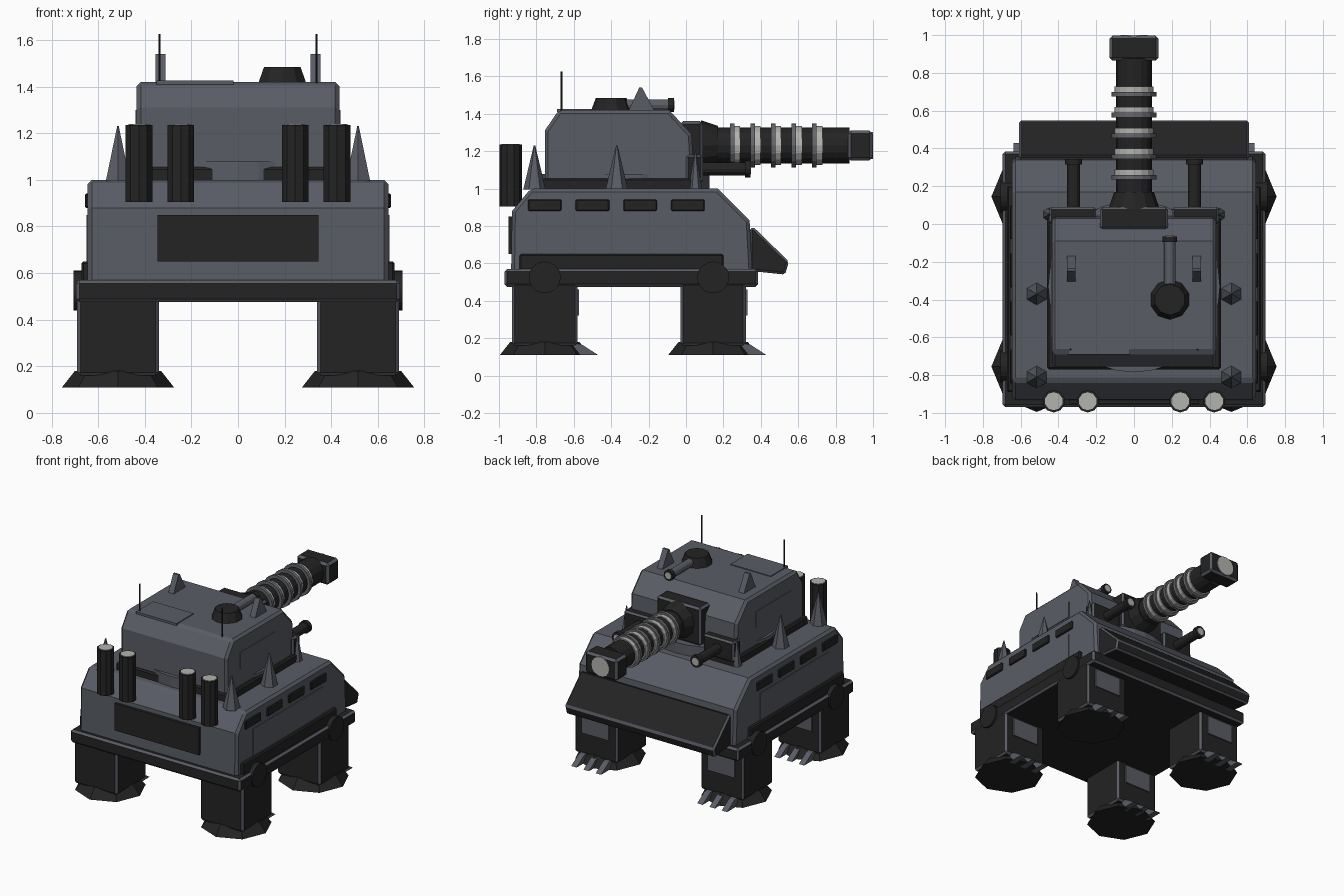
import bpy, bmesh, math
from mathutils import Matrix, Vector

if "Cube" in bpy.data.objects:
    bpy.data.objects.remove(bpy.data.objects["Cube"])


def material(name, rgb):
    m = bpy.data.materials.new(name)
    m.diffuse_color = (*rgb, 1)
    m.use_nodes = True
    m.node_tree.nodes["Principled BSDF"].inputs["Base Color"].default_value = m.diffuse_color
    return m


GREY = material("steel grey", (0.100, 0.108, 0.130))
DARK = material("charcoal", (0.017, 0.017, 0.017))
TRIM = material("ring grey", (0.13, 0.135, 0.15))
LIGHT = material("pale metal", (0.45, 0.45, 0.43))


def finish(name, bm, mat, bevel=0.0, edge=None):
    """Make an object; bevelled edges may take a second colour."""
    bmesh.ops.recalc_face_normals(bm, faces=bm.faces)
    me = bpy.data.meshes.new(name)
    bm.to_mesh(me)
    bm.free()
    me.materials.append(mat)
    ob = bpy.data.objects.new(name, me)
    bpy.context.collection.objects.link(ob)
    if bevel:
        mod = ob.modifiers.new("edge bevel", "BEVEL")
        mod.width, mod.segments = bevel, 1
        mod.limit_method, mod.angle_limit = "ANGLE", math.radians(50)
        if edge:
            me.materials.append(edge)
            mod.material = 1
    return ob


def box(name, x, y, z, mat, bevel=0.0, edge=None):
    bm = bmesh.new()
    bmesh.ops.create_cube(bm, size=1)
    for v in bm.verts:
        v.co = Vector([(a + b) / 2 + c * (b - a) for (a, b), c in zip((x, y, z), v.co)])
    return finish(name, bm, mat, bevel, edge)


def prism(name, profile, x0, x1, mat, bevel=0.0, edge=None):
    """Extrude a (y, z) outline between two x positions."""
    bm = bmesh.new()
    a = [bm.verts.new((x0, y, z)) for y, z in profile]
    f = bm.faces.new(a)
    r = bmesh.ops.extrude_face_region(bm, geom=[f])
    for v in r["geom"]:
        if isinstance(v, bmesh.types.BMVert):
            v.co.x = x1
    return finish(name, bm, mat, bevel, edge)


def tube(name, start, axis, length, r0, r1, mat, n=12, turn=0.0):
    """Cylinder or cone from start along an axis."""
    d = Vector({"x": (1, 0, 0), "y": (0, 1, 0), "z": (0, 0, 1)}[axis]) * (1 if length > 0 else -1)
    m = (Matrix.Translation(Vector(start) + d * abs(length) / 2)
         @ d.to_track_quat("Z", "Y").to_matrix().to_4x4() @ Matrix.Rotation(turn, 4, "Z"))
    bm = bmesh.new()
    bmesh.ops.create_cone(bm, cap_ends=True, segments=n, radius1=r0, radius2=r1,
                          depth=abs(length), matrix=m)
    return finish(name, bm, mat)


# Hull and belt
prism("hull", [(-0.935, 0.55), (-0.93, 0.88), (-0.83, 1.0), (0.17, 1.0), (0.34, 0.83), (0.355, 0.55)],
      -0.645, 0.645, GREY, 0.018)
box("belt", (-0.695, 0.695), (-0.97, 0.385), (0.475, 0.57), DARK, 0.014, GREY)
box("rear_grille", (-0.345, 0.345), (-0.95, -0.9), (0.65, 0.85), DARK)
prism("front_plate", [(0.34, 0.79), (0.365, 0.79), (0.55, 0.61), (0.53, 0.54), (0.34, 0.56)],
      -0.61, 0.61, DARK, 0.012, GREY)

for s in (-1, 1):
    # Hull side details
    box("side_skirt", sorted((s * 0.6, s * 0.672)), (-0.89, 0.2), (0.56, 0.65), DARK, 0.008)
    box("side_panel", sorted((s * 0.6, s * 0.65)), (-0.75, 0.06), (0.65, 0.85), GREY)
    for y in (-0.755, -0.5, -0.245, 0.01):
        box("side_slot", sorted((s * 0.6, s * 0.657)), (y - 0.09, y + 0.09), (0.88, 0.942), DARK, 0.006)

    # Legs, feet and claws
    for y in (-0.755, 0.145):
        x = s * 0.515
        box("leg", (x - 0.175, x + 0.175), (y - 0.175, y + 0.175), (0.16, 0.5), DARK, 0.014, GREY)
        box("leg_panel", (x - 0.11, x + 0.11), (y + 0.15, y + 0.184), (0.32, 0.46), GREY)
        tube("foot", (x, y, 0.11), "z", 0.07, 0.24, 0.185, DARK, 8, math.pi / 8 * 0)
        tube("hip_joint", (s * 0.6, y, 0.525), "x", s * 0.106, 0.085, 0.085, DARK, 20)
        for dx in (-0.1, 0, 0.1):
            prism("claw", [(y + 0.15, 0.11), (y + 0.15, 0.175), (y + 0.20, 0.165), (y + 0.285, 0.11)],
                  x + dx - 0.022, x + dx + 0.022, GREY)

    # Spikes, exhaust stacks, roof fins and antennas
    for y in (-0.37, -0.81):
        tube("hull_spike", (s * 0.515, y, 0.995), "z", 0.235, 0.06, 0.004, GREY, 6)
    for x in (0.245, 0.425):
        tube("exhaust_stack", (s * x, -0.938, 0.905), "z", 0.33, 0.06, 0.06, DARK, 10)
        tube("exhaust_opening", (s * x, -0.938, 1.232), "z", 0.007, 0.048, 0.048, LIGHT, 10)
    prism("roof_fin", [(-0.31, 1.41), (-0.25, 1.54), (-0.235, 1.54), (-0.165, 1.41)],
          s * 0.333 - 0.022, s * 0.333 + 0.022, GREY)
    tube("antenna", (s * 0.337, -0.665, 1.41), "z", 0.215, 0.006, 0.005, DARK, 6)

    # Turret side panels and secondary guns
    box("turret_panel", sorted((s * 0.4, s * 0.44)), (-0.6, -0.19), (1.18, 1.3), GREY)
    box("gun_mount", sorted((s * 0.2, s * 0.45)), (0.0, 0.09), (1.03, 1.18), DARK, 0.012, GREY)
    tube("side_gun", (s * 0.32, 0.05, 1.105), "y", 0.27, 0.035, 0.035, DARK, 12)
    tube("side_gun_tip", (s * 0.32, 0.315, 1.105), "y", 0.03, 0.045, 0.045, DARK, 12)
    tube("side_gun_bore", (s * 0.32, 0.343, 1.105), "y", 0.005, 0.028, 0.028, LIGHT, 12)
    tube("turret_spike", (s * 0.45, 0.05, 1.0), "z", 0.2, 0.035, 0.003, GREY, 6)

# Turret
box("turret_base", (-0.46, 0.46), (-0.77, 0.08), (0.99, 1.055), DARK, 0.01)
tube("turret_ring", (0, -0.33, 0.99), "z", 0.088, 0.455, 0.455, GREY, 32)
prism("turret", [(-0.755, 1.03), (-0.755, 1.31), (-0.68, 1.42), (-0.09, 1.42), (0.03, 1.29), (0.045, 1.03)],
      -0.435, 0.435, GREY, 0.018)
box("roof_hatch", (-0.35, -0.02), (-0.69, -0.49), (1.41, 1.426), GREY)

# Cupola with small gun
tube("cupola", (0.19, -0.4, 1.415), "z", 0.07, 0.108, 0.082, DARK, 10)
tube("cupola_gun", (0.19, -0.34, 1.447), "y", 0.26, 0.03, 0.03, GREY, 12)
tube("cupola_gun_tip", (0.19, -0.095, 1.447), "y", 0.03, 0.038, 0.038, DARK, 12)
tube("cupola_gun_bore", (0.19, -0.067, 1.447), "y", 0.005, 0.025, 0.025, LIGHT, 12)

# Main gun
GZ = 1.23
box("mantlet", (-0.18, 0.18), (-0.03, 0.09), (1.08, 1.36), DARK, 0.014, GREY)
tube("barrel_collar", (0, 0.08, GZ), "y", 0.09, 0.135, 0.105, DARK, 12)
tube("barrel", (0, 0.1, GZ), "y", 0.775, 0.096, 0.096, DARK, 16)
for i in range(5):
    y = 0.235 + 0.11 * i
    tube("barrel_ring", (0, y, GZ), "y", 0.024, 0.118, 0.118, TRIM, 16)
    tube("barrel_band", (0, y + 0.024, GZ), "y", 0.03, 0.104, 0.104, LIGHT, 16)
box("muzzle", (-0.13, 0.13), (0.865, 0.997), (1.15, 1.31), DARK, 0.016, GREY)
tube("muzzle_bore", (0, 0.99, GZ), "y", 0.01, 0.072, 0.072, LIGHT, 16)
